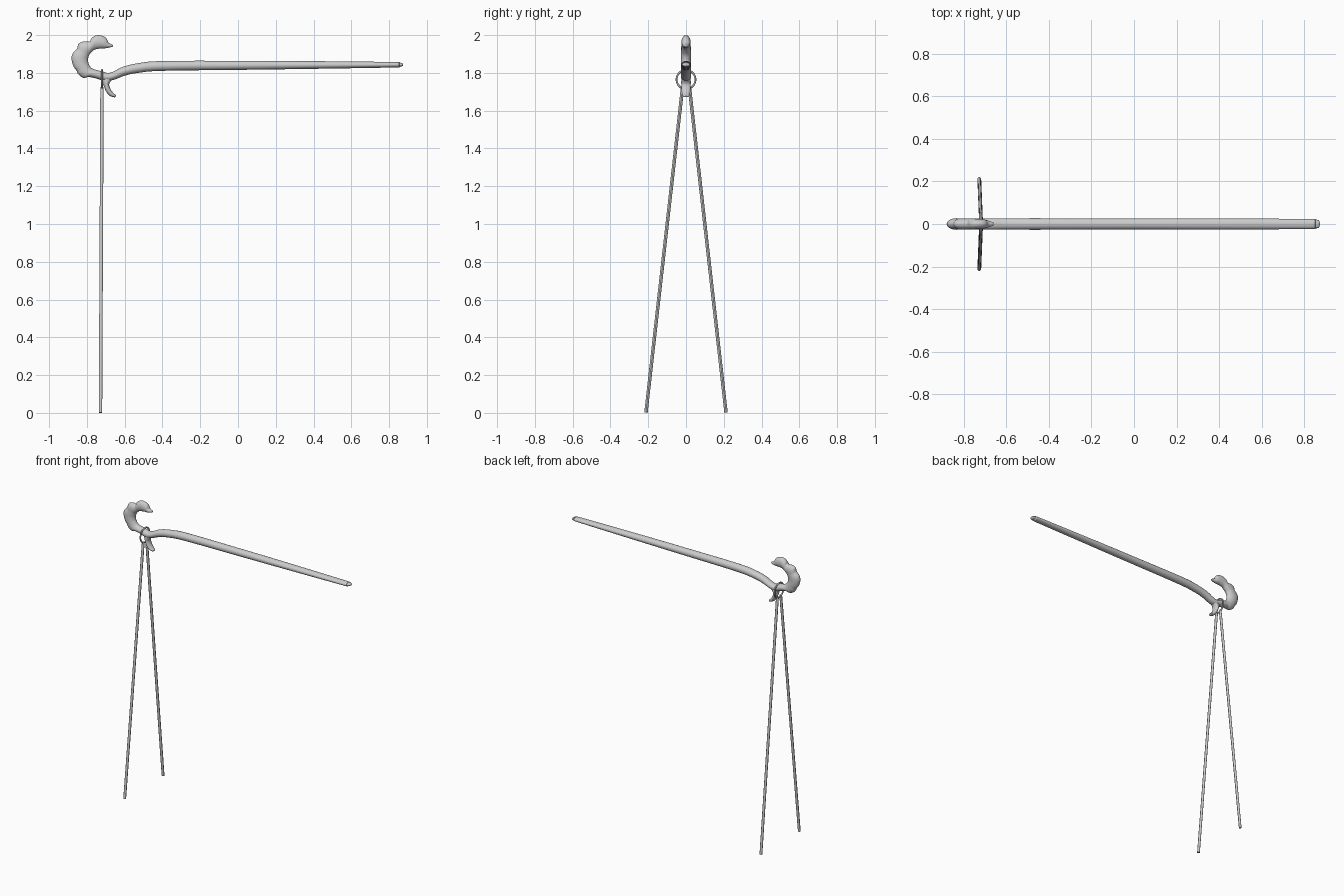
import bpy
import bmesh
from math import cos, sin, pi
from mathutils import Vector

cube = bpy.data.objects.get("Cube")
if cube:
    bpy.data.objects.remove(cube, do_unlink=True)


def spline(rows, steps):
    """Catmull-Rom interpolation of equal-length rows of numbers."""
    rows = [Vector(row) for row in rows]
    result = []
    last = len(rows) - 1
    for i in range(last):
        before, a, b = rows[max(i - 1, 0)], rows[i], rows[i + 1]
        after = rows[min(i + 2, last)]
        for step in range(steps):
            t = step / steps
            result.append(a + (b - before) * (t / 2)
                          + (before * 2 - a * 5 + b * 4 - after) * (t * t / 2)
                          + (a * 3 - before - b * 3 + after) * (t ** 3 / 2))
    result.append(rows[-1])
    return result


def finish(name, bm):
    bmesh.ops.recalc_face_normals(bm, faces=bm.faces)
    mesh = bpy.data.meshes.new(name)
    bm.to_mesh(mesh)
    bm.free()
    for face in mesh.polygons:
        face.use_smooth = True
    obj = bpy.data.objects.new(name, mesh)
    bpy.context.collection.objects.link(obj)
    return obj


def loft(name, rows, steps=4, sides=20):
    """Oval sections spanning two edge points (x, z, x, z) with a half width."""
    bm = bmesh.new()
    rings = []
    for ax, az, bx, bz, width in spline([r[:4] + r[4:] for r in rows], steps):
        a, b = Vector((ax, 0, az)), Vector((bx, 0, bz))
        centre, half = (a + b) / 2, (b - a) / 2
        side = Vector((0, width, 0))
        rings.append([bm.verts.new(centre + half * cos(2 * pi * k / sides)
                                   + side * sin(2 * pi * k / sides))
                      for k in range(sides)])
    for first, second in zip(rings, rings[1:]):
        for k in range(sides):
            n = (k + 1) % sides
            bm.faces.new((first[k], first[n], second[n], second[k]))
    bm.faces.new(rings[0])
    bm.faces.new(rings[-1])
    return finish(name, bm)


# Scalloped hook: outer edge, inner edge, half width
hook = [
    (-.661, 1.948, -.663, 1.939, .008),
    (-.685, 1.960, -.696, 1.931, .017),
    (-.696, 1.982, -.722, 1.930, .022),
    (-.717, 1.996, -.743, 1.927, .024),
    (-.749, 1.999, -.759, 1.923, .025),
    (-.775, 1.984, -.772, 1.913, .025),
    (-.786, 1.966, -.780, 1.905, .025),
    (-.817, 1.966, -.786, 1.897, .026),
    (-.844, 1.955, -.791, 1.886, .026),
    (-.852, 1.929, -.793, 1.878, .026),
    (-.876, 1.902, -.794, 1.870, .027),
    (-.881, 1.870, -.793, 1.860, .027),
    (-.870, 1.833, -.791, 1.849, .027),
    (-.855, 1.812, -.786, 1.839, .027),
    (-.844, 1.791, -.778, 1.828, .027),
    (-.817, 1.773, -.765, 1.820, .027),
    (-.791, 1.778, -.749, 1.815, .027),
    (-.749, 1.770, -.717, 1.808, .027),
]

# Shaft: lower edge, upper edge, half width
shaft = [
    (-.70, 1.755, -.69, 1.80, .027),
    (-.65, 1.766, -.66, 1.807, .027),
    (-.60, 1.785, -.61, 1.832, .027),
    (-.53, 1.80, -.53, 1.851, .027),
    (-.40, 1.811, -.40, 1.863, .027),
    (0, 1.816, 0, 1.864, .026),
    (.30, 1.82, .30, 1.863, .026),
    (.80, 1.828, .80, 1.858, .024),
    (.85, 1.831, .85, 1.855, .021),
    (.869, 1.835, .869, 1.851, .018),
    (.874, 1.84, .874, 1.846, .008),
]
loft("hooked_shaft", hook + shaft)

# Curved spur under the neck
loft("lower_spur", [
    (-.74, 1.785, -.64, 1.79, .020),
    (-.72, 1.755, -.668, 1.763, .025),
    (-.712, 1.735, -.682, 1.74, .025),
    (-.70, 1.705, -.675, 1.715, .024),
    (-.682, 1.68, -.662, 1.696, .021),
    (-.655, 1.671, -.648, 1.683, .015),
    (-.647, 1.675, -.646, 1.679, .005),
], 5)

# Ring around the neck
bpy.ops.mesh.primitive_torus_add(
    location=(-.72, 0, 1.765), rotation=(0, pi / 2, 0),
    major_radius=.05, minor_radius=.005,
    major_segments=40, minor_segments=10)
ring = bpy.context.object
ring.name = "neck_ring"
bpy.ops.object.shade_smooth()

# Two slender splayed legs
for label, sign in (("front", -1), ("back", 1)):
    foot = Vector((-.728, sign * .212, .001))
    head = Vector((-.72, sign * .018, 1.725))
    axis = head - foot
    bpy.ops.mesh.primitive_cylinder_add(
        vertices=12, radius=.009, depth=axis.length,
        location=(foot + head) / 2)
    leg = bpy.context.object
    leg.name = label + "_leg"
    leg.rotation_euler = axis.to_track_quat("Z", "Y").to_euler()
    bpy.ops.object.shade_smooth_by_angle()
